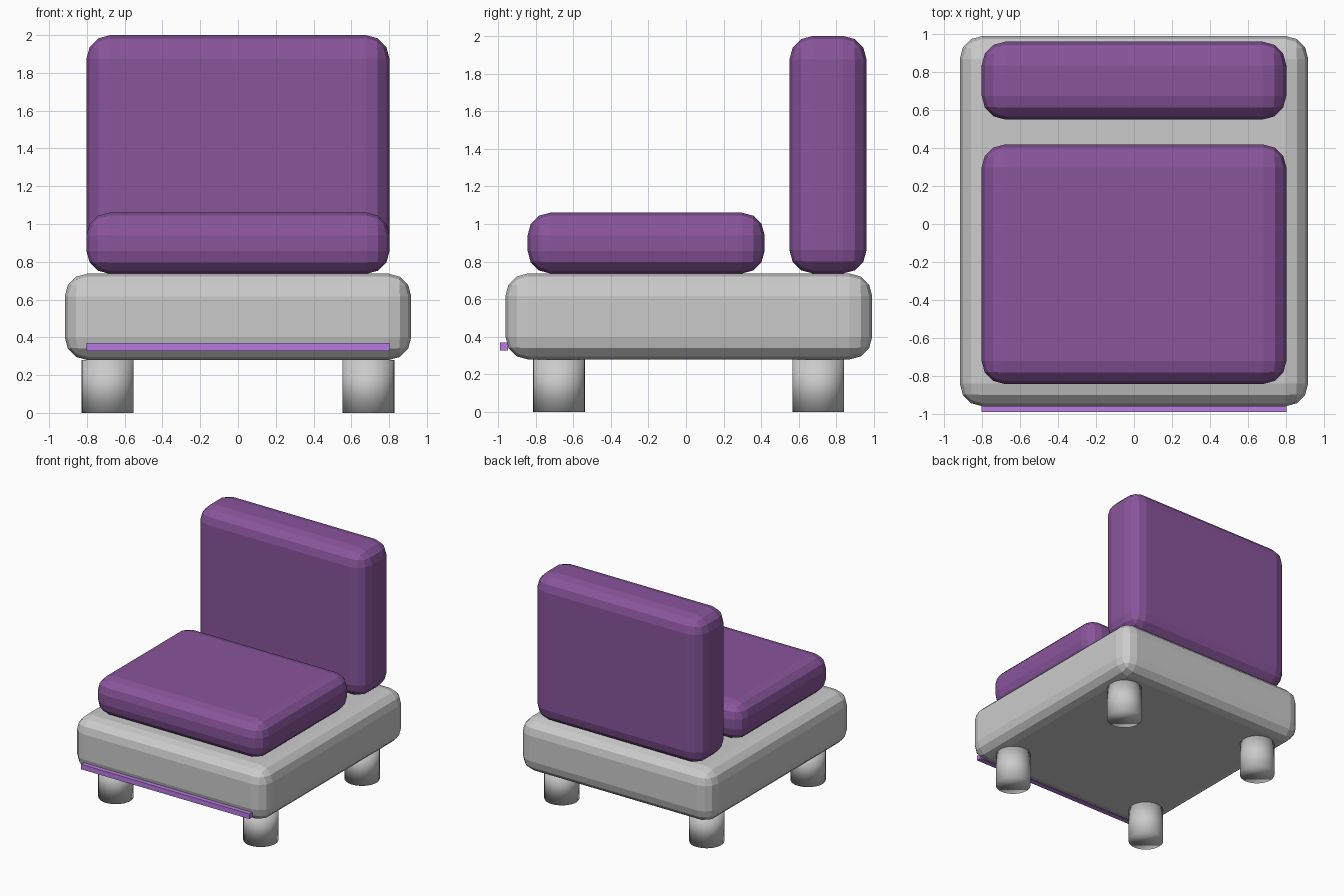
import bpy

if "Cube" in bpy.data.objects:
    bpy.data.objects.remove(bpy.data.objects["Cube"])


def material(name, rgb):
    m = bpy.data.materials.new(name)
    m.diffuse_color = (*rgb, 1)
    m.use_nodes = True
    m.node_tree.nodes["Principled BSDF"].inputs["Base Color"].default_value = m.diffuse_color
    return m


def box(name, lo, hi, bevel=0, mat=None):
    """Box from corner to corner, with optional rounded edges."""
    bpy.ops.mesh.primitive_cube_add(
        size=1, location=[(a + b) / 2 for a, b in zip(lo, hi)])
    ob = bpy.context.object
    ob.name = name
    ob.scale = [b - a for a, b in zip(lo, hi)]
    bpy.ops.object.transform_apply(location=False, rotation=False, scale=True)
    if bevel:
        mod = ob.modifiers.new("rounded_edges", 'BEVEL')
        mod.width = bevel
        mod.segments = 3
    if mat:
        ob.data.materials.append(mat)
    return ob


purple = material("purple_fabric", (0.25, 0.09, 0.33))
violet = material("violet_trim", (0.49, 0.2, 0.75))

# Base and cushions
box("base", (-0.917, -0.96, 0.28), (0.917, 0.99, 0.737), 0.12)
box("seat_cushion", (-0.802, -0.842, 0.737), (0.802, 0.418, 1.06), 0.12, purple)
box("back_cushion", (-0.802, 0.55, 0.737), (0.802, 0.96, 2.0), 0.125, purple)

# Trim strip along the lower front edge
box("front_trim", (-0.802, -0.99, 0.327), (0.802, -0.947, 0.37), 0, violet)

# Four round legs
for row, y in (("front", -0.675), ("back", 0.703)):
    for side, x in (("left", -0.69), ("right", 0.69)):
        bpy.ops.mesh.primitive_cylinder_add(
            vertices=32, radius=0.138, depth=0.28, location=(x, y, 0.14))
        leg = bpy.context.object
        leg.name = f"{row}_{side}_leg"
        bpy.ops.object.shade_smooth()
